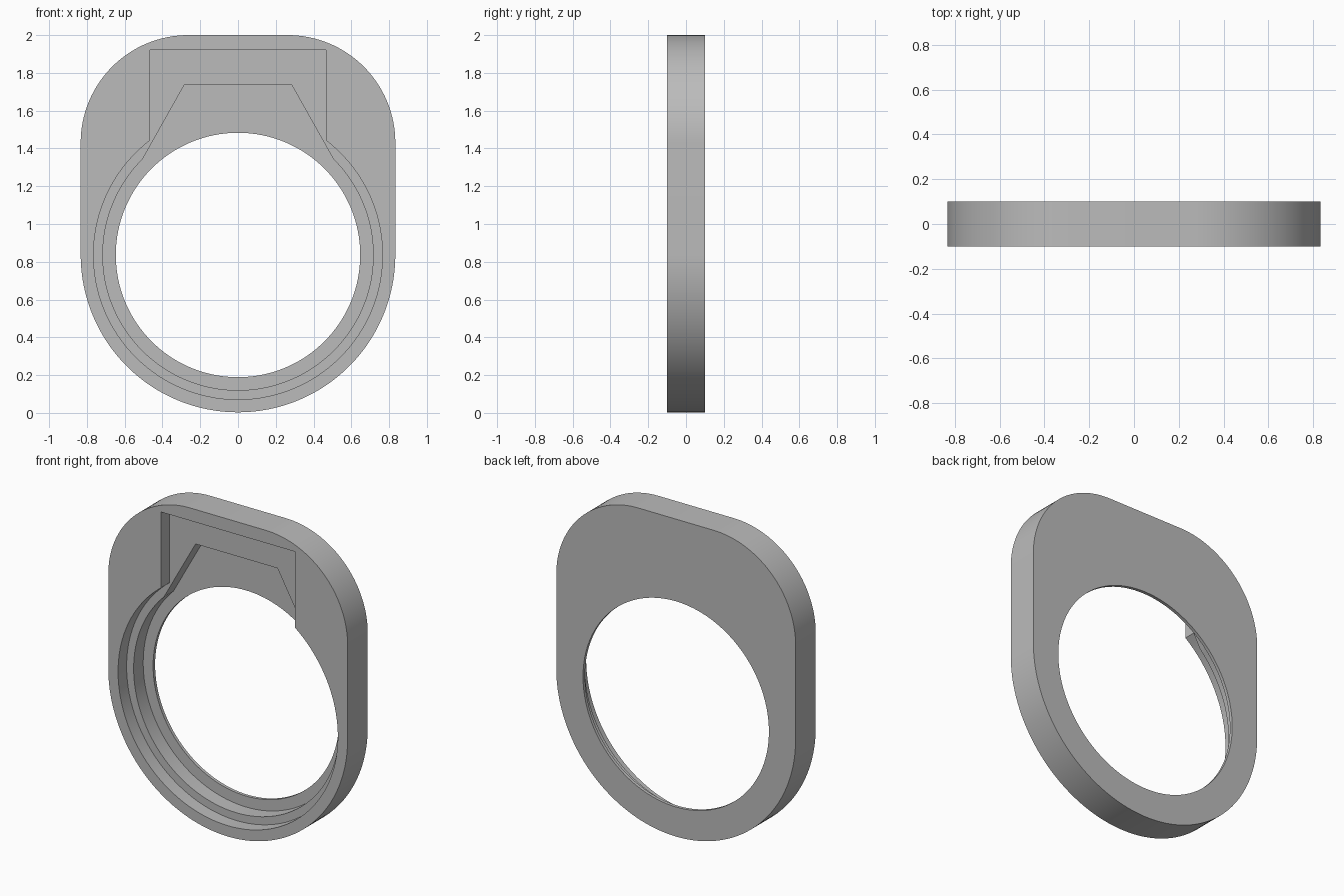
import bpy, bmesh
from math import radians, cos, sin, acos, atan2, sqrt

cube = bpy.data.objects.get("Cube")
if cube:
    bpy.data.objects.remove(cube, do_unlink=True)

HALF_W = 0.833      # half width of the plate
CENTRE = 0.836      # height of the ring centre
TOP = 2.0
HALF_T = 0.1        # half thickness
CORNER = 0.57       # top corner radius
STEP, FLOOR = -0.015, 0.08   # y of the two recess floors


def arc(cx, cz, r, start, end, n):
    return [(cx + r * cos(start + (end - start) * i / n),
             cz + r * sin(start + (end - start) * i / n)) for i in range(n + 1)]


def outline():
    # round bottom, straight sides, rounded top corners
    cx, cz = HALF_W - CORNER, TOP - CORNER
    return (arc(0, CENTRE, HALF_W, radians(180), radians(360), 64)
            + arc(cx, cz, CORNER, 0, radians(90), 32)
            + arc(-cx, cz, CORNER, radians(90), radians(180), 32))


def recess(r, join_x, top_x, top_z):
    # circle that opens upwards into a straight-sided pocket
    a = acos(join_x / r)
    lower = arc(0, CENTRE, r, radians(180) - a, radians(360) + a, 96)
    return lower + [(top_x, top_z), (-top_x, top_z)]


def hole(r):
    return arc(0, CENTRE, r, 0, radians(360), 128)[:-1]


bm = bmesh.new()


def loop(points, y):
    verts = [bm.verts.new((x, y, z)) for x, z in points]
    return verts


def edges_of(verts):
    result = []
    for a, b in zip(verts, verts[1:] + verts[:1]):
        result.append(bm.edges.get((a, b)) or bm.edges.new((a, b)))
    return result


def wall(points, y0, y1):
    # band of quads following a profile through the thickness
    a, b = loop(points, y0), loop(points, y1)
    n = len(a)
    for i in range(n):
        j = (i + 1) % n
        bm.faces.new((a[i], a[j], b[j], b[i]))
    return a, b


def flat(outer, inner):
    # flat face between two profiles
    bmesh.ops.triangle_fill(bm, edges=edges_of(outer) + edges_of(inner),
                            use_beauty=True, normal=(0, -1, 0))


# Walls: outside, upper recess, lower recess, finger hole
out_front, out_back = wall(outline(), -HALF_T, HALF_T)
up_front, up_back = wall(recess(0.765, 0.467, 0.467, 1.92), -HALF_T, STEP)
low_front, low_back = wall(recess(0.716, 0.505, 0.285, 1.735), STEP, FLOOR)
hole_front, hole_back = wall(hole(0.647), FLOOR, HALF_T)

# Flat faces: front, step, recess floor, back
flat(out_front, up_front)
flat(up_back, low_front)
flat(low_back, hole_front)
flat(out_back, hole_back)
bmesh.ops.recalc_face_normals(bm, faces=bm.faces)

mesh = bpy.data.meshes.new("ring_plate")
bm.to_mesh(mesh)
bm.free()
plate = bpy.data.objects.new("ring_plate", mesh)
bpy.context.collection.objects.link(plate)

# Plain grey material
grey = bpy.data.materials.new("plain_grey")
grey.use_nodes = True
colour = (0.5, 0.5, 0.5, 1)
grey.diffuse_color = colour
grey.node_tree.nodes["Principled BSDF"].inputs["Base Color"].default_value = colour
mesh.materials.append(grey)

# Smooth curves, sharp rims
bpy.ops.object.select_all(action='DESELECT')
plate.select_set(True)
bpy.context.view_layer.objects.active = plate
bpy.ops.object.shade_smooth_by_angle(angle=radians(25))
